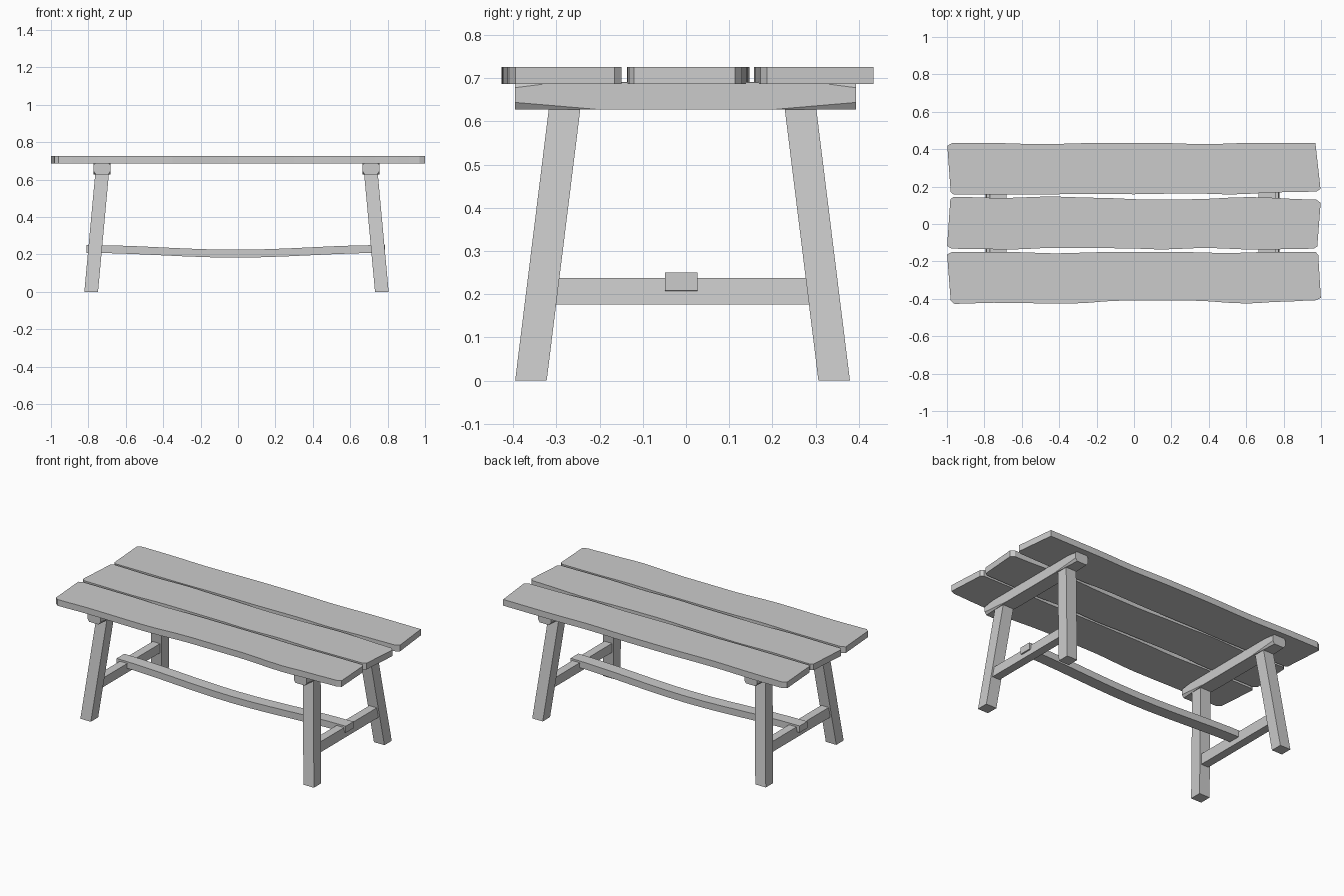
import bpy, bmesh, math

if "Cube" in bpy.data.objects:
    bpy.data.objects.remove(bpy.data.objects["Cube"])

CX = -0.008  # centre of the base frame in x
CY = -0.008  # centre of the legs in y


def make_object(name, bm):
    bmesh.ops.recalc_face_normals(bm, faces=bm.faces)
    mesh = bpy.data.meshes.new(name)
    bm.to_mesh(mesh)
    bm.free()
    obj = bpy.data.objects.new(name, mesh)
    bpy.context.collection.objects.link(obj)
    return obj


def loft(name, sections):
    """Skin a list of equal-length closed rings and cap both ends."""
    bm = bmesh.new()
    rings = [[bm.verts.new(p) for p in s] for s in sections]
    n = len(rings[0])
    for a, b in zip(rings, rings[1:]):
        for i in range(n):
            j = (i + 1) % n
            bm.faces.new((a[i], a[j], b[j], b[i]))
    bm.faces.new(rings[0])
    bm.faces.new(rings[-1])
    return make_object(name, bm)


def wavy(points, steps=3):
    """Ease between the points of a wavy plank edge."""
    out = []
    for (x0, y0), (x1, y1) in zip(points, points[1:]):
        for k in range(steps):
            t = k / steps
            out.append((x0 + (x1 - x0) * t, y0 + (y1 - y0) * t * t * (3 - 2 * t)))
    return out + [points[-1]]


def plank(name, lower, right_end, upper, left_end):
    outline = wavy(lower) + right_end + wavy(upper)[::-1] + left_end
    return loft(name, [[(x, y, z) for x, y in outline] for z in (0.687, 0.726)])


# Table top: three planks with hand-cut edges
plank("back_plank",
      [(-0.965, 0.158), (-0.5, 0.157), (-0.3, 0.161), (0.0, 0.159), (0.3, 0.164),
       (0.52, 0.158), (0.8, 0.17), (0.975, 0.173)],
      [(0.997, 0.188)],
      [(-0.97, 0.434), (-0.8, 0.434), (-0.5, 0.427), (-0.15, 0.434), (0.1, 0.434),
       (0.38, 0.427), (0.65, 0.434), (0.97, 0.434)],
      [(-0.998, 0.418), (-0.98, 0.17)])
plank("middle_plank",
      [(-0.975, -0.132), (-0.65, -0.136), (-0.42, -0.127), (-0.05, -0.13), (0.15, -0.136),
       (0.38, -0.128), (0.65, -0.137), (0.96, -0.132)],
      [(0.98, -0.12), (0.998, 0.113)],
      [(-0.965, 0.145), (-0.7, 0.139), (-0.45, 0.147), (-0.2, 0.14), (0.1, 0.13),
       (0.3, 0.132), (0.62, 0.144), (0.975, 0.13)],
      [(-0.982, 0.132), (-0.999, -0.118)])
plank("front_plank",
      [(-0.96, -0.427), (-0.75, -0.421), (-0.35, -0.426), (-0.05, -0.409), (0.3, -0.409),
       (0.6, -0.425), (0.8, -0.415), (0.97, -0.408)],
      [(0.999, -0.395), (0.985, -0.165)],
      [(-0.975, -0.15), (-0.65, -0.15), (-0.42, -0.157), (-0.15, -0.15), (0.25, -0.15),
       (0.5, -0.155), (0.75, -0.149), (0.97, -0.149)],
      [(-0.999, -0.163), (-0.98, -0.41)])


# Cross beam section: corners chamfered by top amount t and bottom amount b
def beam_ring(cx, y, t, b):
    w, z0, z1 = 0.045, 0.627, 0.691
    half = [(w - b * 0.7, z0), (w, z0 + b), (w, z1 - t), (w - t, z1)]
    ring = half + [(-x, z) for x, z in half[::-1]]
    return [(cx + x, y, z) for x, z in ring]


for sx, side in ((-1, "left"), (1, "right")):
    # Beam under the planks, its edges shaved towards both ends
    cx = CX + sx * 0.719
    tiny = 0.0008
    loft(side + "_top_beam", [beam_ring(cx, y, t, b) for y, t, b in (
        (-0.396, 0.013, 0.017), (-0.30, tiny, 0.009), (-0.205, tiny, tiny),
        (0.205, tiny, tiny), (0.30, tiny, 0.009), (0.394, 0.013, 0.017))])

    # Splayed legs
    for sy, end in ((-1, "front"), (1, "back")):
        rings = []
        for px, py, z in ((0.777, 0.351, 0.0), (0.719, 0.273, 0.63)):
            x, y, h = CX + sx * px, CY + sy * py, 0.0365
            rings.append([(x - h, y - h, z), (x + h, y - h, z),
                          (x + h, y + h, z), (x - h, y + h, z)])
        loft(f"{end}_{side}_leg", rings)

    # Cross stretcher between the legs, leaning with them
    rings = []
    for z in (0.176, 0.238):
        x = CX + sx * (0.777 - 0.058 * z / 0.63)
        y = 0.345 - 0.078 * z / 0.63
        rings.append([(x - 0.026, CY - y, z), (x + 0.026, CY - y, z),
                      (x + 0.026, CY + y, z), (x - 0.026, CY + y, z)])
    loft(side + "_cross_stretcher", rings)

# Long sagging stretcher
sections = []
for i in range(13):
    u = -1 + i / 6
    x = CX - 0.005 + 0.798 * u
    zc = 0.204 + 0.025 * (1 - math.cos(math.pi * u)) / 2
    tilt = 0.004 * math.sin(math.pi * u)
    sections.append([(x + tilt / 2, -0.049, zc - 0.021), (x + tilt / 2, 0.027, zc - 0.021),
                     (x - tilt / 2, 0.027, zc + 0.021), (x - tilt / 2, -0.049, zc + 0.021)])
loft("long_stretcher", sections)
